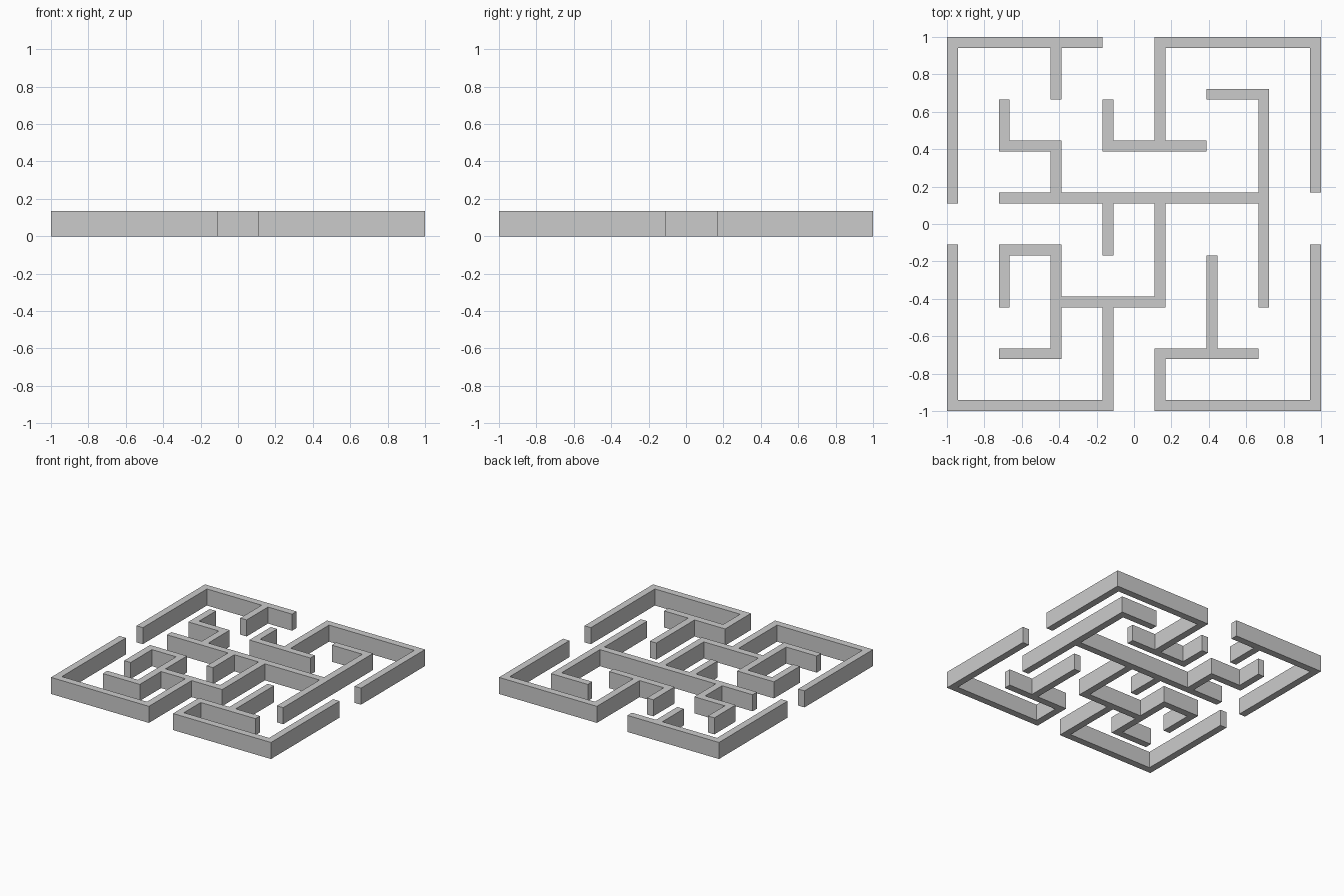
import bpy, bmesh, math

if "Cube" in bpy.data.objects:
    bpy.data.objects.remove(bpy.data.objects["Cube"])

# Maze plan seen from above: even rows/columns are wall lines, odd ones are corridors
PLAN = """
######..#######
#...#...#.....#
#...#...#.###.#
#.#...#.#...#.#
#.###.####..#.#
#...#.......#.#
#.###########..
......#.#...#..
#.###.#.#...#.#
#.#.#...#.#.#.#
#.#.#####.#.#.#
#...#.#...#...#
#.###.#.####..#
#.....#.#.....#
#######.#######
""".split()

WALL = 0.058                 # wall thickness
PITCH = (2 - WALL) / 7       # distance between wall lines
HEIGHT = 0.136


def edge(i):
    """Position of the i-th grid edge along an axis."""
    return -1 + (i // 2) * PITCH + (i % 2) * WALL


bm = bmesh.new()
corners = {}


def corner(c, r):
    if (c, r) not in corners:
        corners[c, r] = bm.verts.new((edge(c), -edge(r), 0))
    return corners[c, r]


# Flat footprint of the walls
for r, row in enumerate(PLAN):
    for c, mark in enumerate(row):
        if mark == "#":
            bm.faces.new([corner(c, r + 1), corner(c + 1, r + 1),
                          corner(c + 1, r), corner(c, r)])

# Raise the walls, keeping the underside closed
raised = bmesh.ops.extrude_face_region(bm, geom=bm.faces[:], use_keep_orig=True)
top = [v for v in raised["geom"] if isinstance(v, bmesh.types.BMVert)]
bmesh.ops.translate(bm, verts=top, vec=(0, 0, HEIGHT))

# Merge coplanar pieces into clean flat faces
bmesh.ops.recalc_face_normals(bm, faces=bm.faces[:])
bmesh.ops.dissolve_limit(bm, angle_limit=math.radians(1),
                         verts=bm.verts[:], edges=bm.edges[:])

mesh = bpy.data.meshes.new("maze_walls")
bm.to_mesh(mesh)
bm.free()
bpy.context.collection.objects.link(bpy.data.objects.new("maze_walls", mesh))
